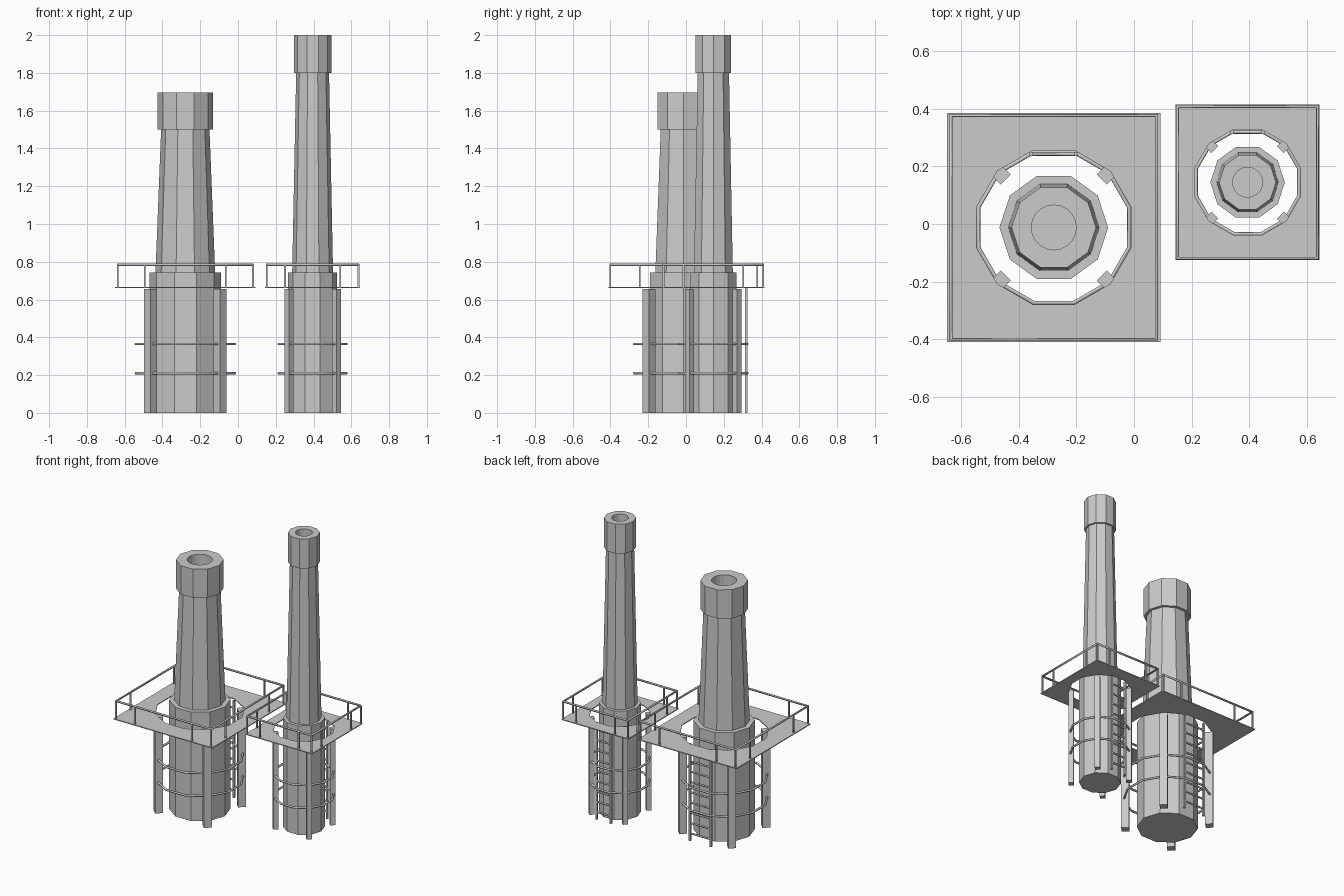
import bpy, bmesh
from math import cos, sin, pi, sqrt
from mathutils import Matrix

cube = bpy.data.objects.get("Cube")
if cube:
    bpy.data.objects.remove(cube, do_unlink=True)

grey = bpy.data.materials.new("plain_grey")
grey.use_nodes = True
grey.diffuse_color = (0.6, 0.6, 0.6, 1)
grey.node_tree.nodes["Principled BSDF"].inputs["Base Color"].default_value = (0.6, 0.6, 0.6, 1)


def finish(bm, name, fix_normals=True):
    if fix_normals:
        bmesh.ops.recalc_face_normals(bm, faces=bm.faces)
    mesh = bpy.data.meshes.new(name)
    bm.to_mesh(mesh)
    bm.free()
    mesh.materials.append(grey)
    obj = bpy.data.objects.new(name, mesh)
    bpy.context.collection.objects.link(obj)
    return obj


def circle(cx, cy, r, n, turn=0.0):
    return [(cx + r * cos(turn + 2 * pi * i / n), cy + r * sin(turn + 2 * pi * i / n)) for i in range(n)]


def lathe(name, cx, cy, profile, n, inward=False):
    """Faceted turned body; the first profile point closes as a flat disc."""
    bm = bmesh.new()
    rings = [[bm.verts.new((x, y, z)) for x, y in circle(cx, cy, r, n)] for r, z in profile]
    bm.faces.new(rings[0] if inward else rings[0][::-1])
    for a, b in zip(rings, rings[1:]):
        for i in range(n):
            j = (i + 1) % n
            quad = [a[i], a[j], b[j], b[i]]
            bm.faces.new(quad[::-1] if inward else quad)
    return finish(bm, name, False)


def holed_plate(name, outer, inner, z, thick=0.0):
    """Flat plate between an outer outline and an inner hole."""
    bm = bmesh.new()
    edges = []
    for loop in (outer, inner):
        vs = [bm.verts.new((x, y, z)) for x, y in loop]
        edges += [bm.edges.new((vs[i], vs[(i + 1) % len(vs)])) for i in range(len(vs))]
    bmesh.ops.triangle_fill(bm, use_beauty=True, use_dissolve=False, edges=edges)
    for f in bm.faces:
        f.normal_update()
        if f.normal.z < 0:
            f.normal_flip()
    if thick:
        faces = bm.faces[:]
        ext = bmesh.ops.extrude_face_region(bm, geom=faces, use_keep_orig=True)
        new = [g for g in ext["geom"] if isinstance(g, bmesh.types.BMVert)]
        bmesh.ops.translate(bm, verts=new, vec=(0, 0, thick))
    return finish(bm, name, bool(thick))


def add_box(bm, centre, size, turn=0.0):
    m = Matrix.Translation(centre) @ Matrix.Rotation(turn, 4, "Z") @ Matrix.Diagonal((*size, 1))
    bmesh.ops.create_cube(bm, size=1, matrix=m)


def pipes(name, paths, radius, cyclic):
    """Round bars along straight-sided paths."""
    curve = bpy.data.curves.new(name, "CURVE")
    curve.dimensions = "3D"
    curve.bevel_depth = radius
    curve.bevel_resolution = 1
    curve.use_fill_caps = True
    for path in paths:
        s = curve.splines.new("POLY")
        s.points.add(len(path) - 1)
        for p, co in zip(s.points, path):
            p.co = (*co, 1)
        s.use_cyclic_u = cyclic
    curve.materials.append(grey)
    obj = bpy.data.objects.new(name, curve)
    bpy.context.collection.objects.link(obj)
    bpy.ops.object.select_all(action="DESELECT")
    obj.select_set(True)
    bpy.context.view_layer.objects.active = obj
    bpy.ops.object.convert(target="MESH")
    return obj


DECK = 0.66
RAIL = 0.785


def stack(tag, cx, cy, k, neck, cap, bore, cap_z, top, half_x, half_y, rail_x, rail_y):
    # Faceted base, tapering shaft and wider crown
    base, foot = 0.189 * k, 0.158 * k
    lathe(tag + "_chimney", cx, cy,
          [(base, 0), (base, 0.742), (foot, 0.742), (neck, cap_z), (cap, cap_z), (cap, top)], 10)
    holed_plate(tag + "_crown_top", circle(cx, cy, cap, 10), circle(cx, cy, bore, 20), top)
    lathe(tag + "_flue", cx, cy, [(bore, top - 0.2), (bore, top)], 20, inward=True)

    # Deck with a twelve-sided opening
    corners = ((-1, -1), (1, -1), (1, 1), (-1, 1))
    hole = circle(cx, cy, 0.268 * k / cos(pi / 12), 12, pi / 12)
    outline = [(cx + a * half_x, cy + b * half_y) for a, b in corners]
    holed_plate(tag + "_deck", outline, hole, DECK, 0.006)

    # Handrail and posts
    pipes(tag + "_handrail", [[(cx + a * rail_x, cy + b * rail_y, RAIL) for a, b in corners]], 0.007, True)
    bm = bmesh.new()
    spots = set(corners)
    for t in (-0.6, 0.6):
        spots |= {(t, -1), (t, 1), (-1, t), (1, t)}
    for a, b in sorted(spots):
        add_box(bm, (cx + a * rail_x, cy + b * rail_y, (DECK + RAIL) / 2), (0.009, 0.009, RAIL - DECK))
    finish(bm, tag + "_rail_posts")

    # Four legs turned to face the chimney
    bm = bmesh.new()
    for a, b in corners:
        add_box(bm, (cx + a * 0.184 * k, cy + b * 0.184 * k, 0.328), (0.049 * k, 0.049 * k, 0.655), pi / 4)
    finish(bm, tag + "_legs")

    # Hoops joining the legs
    ring = circle(cx, cy, 0.262 * k / cos(pi / 12), 12, pi / 12)
    pipes(tag + "_hoops", [[(x, y, z) for x, y in ring] for z in (0.21, 0.365)], 0.007, True)

    # Ladder on the back
    y, w = cy + 0.255 * k, 0.078 * k
    bm = bmesh.new()
    for side in (-1, 1):
        add_box(bm, (cx + side * w, y, DECK / 2), (0.012, 0.014, DECK))
    finish(bm, tag + "_ladder_stiles")
    pipes(tag + "_ladder_rungs",
          [[(cx - w, y, 0.05 + 0.07 * i), (cx + w, y, 0.05 + 0.07 * i)] for i in range(9)], 0.006, False)


stack("large", -0.279, -0.012, 1.0, neck=0.128, cap=0.147, bore=0.078, cap_z=1.5, top=1.695,
      half_x=0.372, half_y=0.398, rail_x=0.358, rail_y=0.389)
stack("small", 0.395, 0.145, 0.685, neck=0.087, cap=0.099, bore=0.052, cap_z=1.8, top=2.0,
      half_x=0.251, half_y=0.271, rail_x=0.243, rail_y=0.264)
